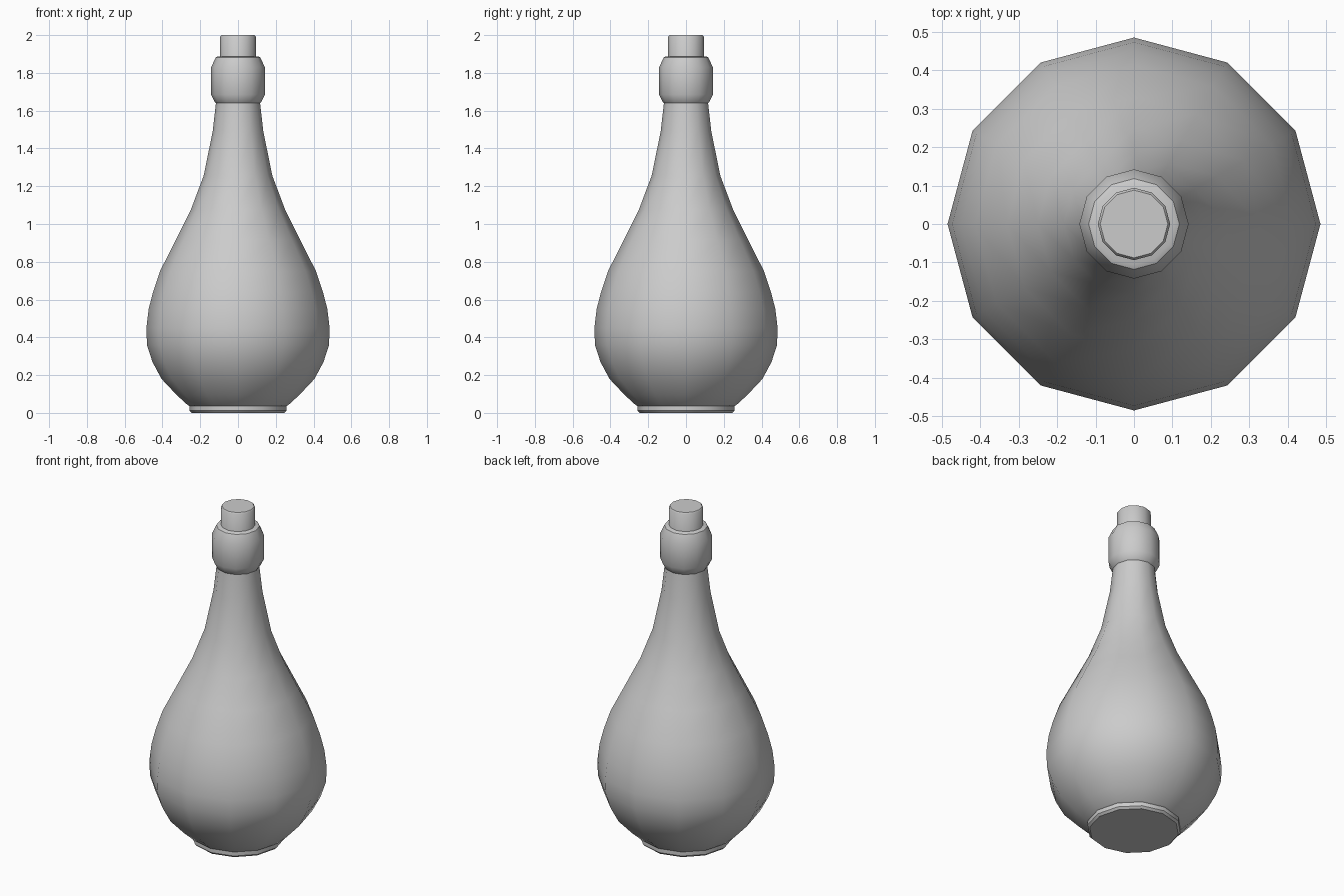
import bpy, bmesh, math

if "Cube" in bpy.data.objects:
    bpy.data.objects.remove(bpy.data.objects["Cube"])

SIDES = 12


def lathe(name, profile, angle):
    """Revolve a (radius, height) profile around z and cap both ends."""
    bm = bmesh.new()
    rings = []
    for r, z in profile:
        rings.append([bm.verts.new((r * math.cos(2 * math.pi * i / SIDES),
                                    r * math.sin(2 * math.pi * i / SIDES), z))
                      for i in range(SIDES)])
    for a, b in zip(rings, rings[1:]):
        for i in range(SIDES):
            j = (i + 1) % SIDES
            bm.faces.new((a[i], a[j], b[j], b[i]))
    bm.faces.new(rings[0][::-1])
    bm.faces.new(rings[-1])
    mesh = bpy.data.meshes.new(name)
    bm.to_mesh(mesh)
    bm.free()
    obj = bpy.data.objects.new(name, mesh)
    bpy.context.collection.objects.link(obj)
    bpy.ops.object.select_all(action='DESELECT')
    obj.select_set(True)
    bpy.context.view_layer.objects.active = obj
    bpy.ops.object.shade_smooth_by_angle(angle=math.radians(angle))
    return obj


# Bottle: foot, round belly, tapering neck and lip collar
lathe("bottle", [
    (0.245, 0.0), (0.257, 0.012), (0.257, 0.036), (0.265, 0.04),
    (0.325, 0.095), (0.405, 0.18), (0.453, 0.27), (0.482, 0.36),
    (0.485, 0.45), (0.473, 0.55), (0.45, 0.64), (0.413, 0.75),
    (0.33, 0.915), (0.25, 1.075), (0.182, 1.255), (0.134, 1.49),
    (0.117, 1.64), (0.122, 1.645), (0.142, 1.685), (0.142, 1.83),
    (0.118, 1.882), (0.105, 1.888)], 40)

# Cork stopper
lathe("cork", [(0.094, 1.8), (0.094, 1.993), (0.088, 2.0)], 40)
